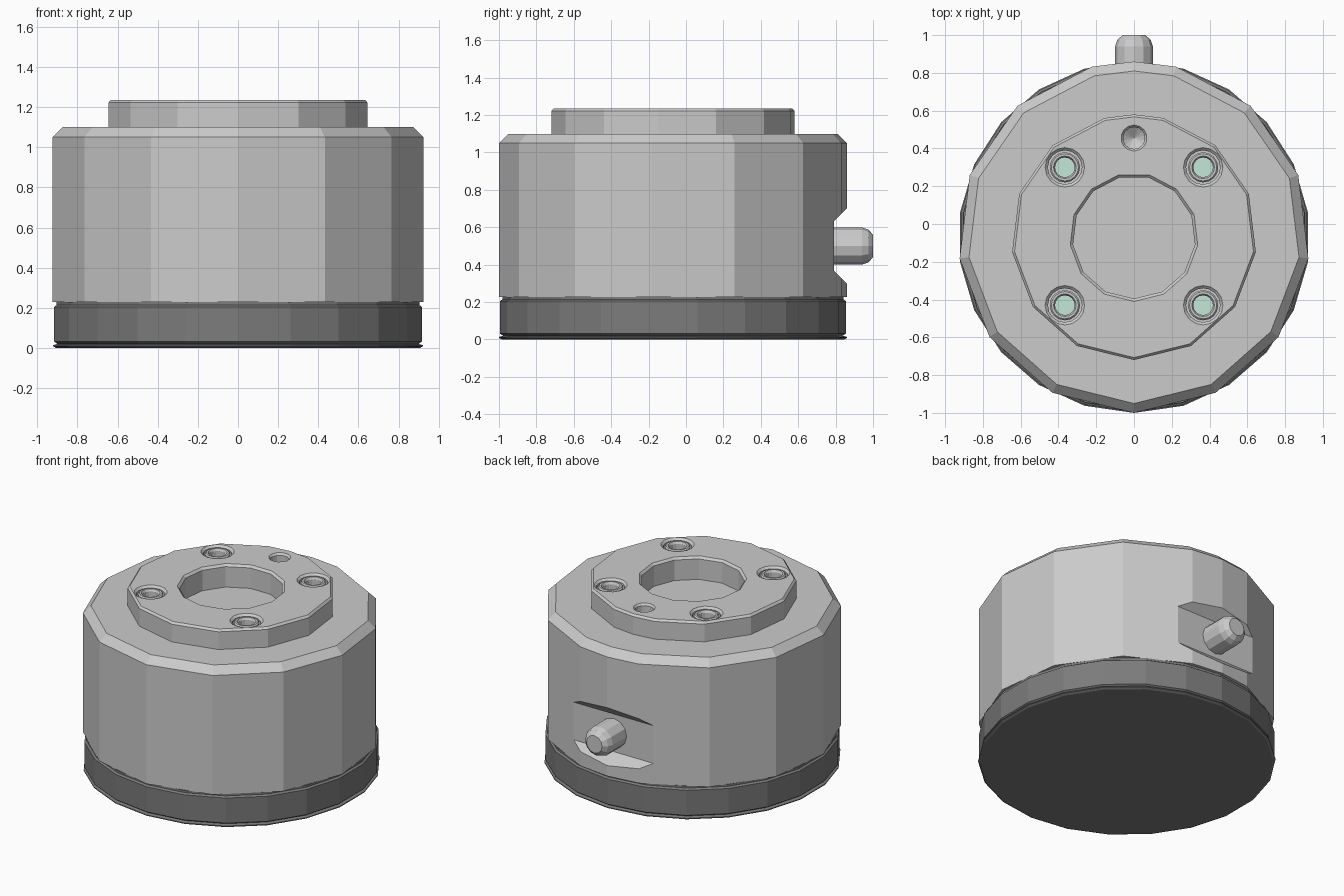
import bpy, bmesh
from math import pi, cos, sin

if "Cube" in bpy.data.objects:
    bpy.data.objects.remove(bpy.data.objects["Cube"])

CY = -0.07  # centre of the round housing in y


def add_object(name, bm, colour=None):
    bmesh.ops.remove_doubles(bm, verts=bm.verts, dist=1e-5)
    bmesh.ops.recalc_face_normals(bm, faces=bm.faces)
    mesh = bpy.data.meshes.new(name)
    bm.to_mesh(mesh)
    bm.free()
    ob = bpy.data.objects.new(name, mesh)
    bpy.context.collection.objects.link(ob)
    if colour:
        mat = bpy.data.materials.new(name + "_colour")
        mat.diffuse_color = (*colour, 1)
        mat.use_nodes = True
        mat.node_tree.nodes["Principled BSDF"].inputs["Base Color"].default_value = mat.diffuse_color
        mesh.materials.append(mat)
    return ob


def turned(name, profile, sides=16, centre=(0, CY), angles=None,
           colour=None, closed=False):
    """Revolve an (r, z) profile about a vertical axis."""
    angles = angles or [-pi / 2 + 2 * pi * i / sides for i in range(sides)]
    bm = bmesh.new()
    rings = []
    for r, z in profile:
        if r == 0:
            rings.append([bm.verts.new((*centre, z))] * len(angles))
        else:
            rings.append([bm.verts.new((centre[0] + r * cos(a),
                                        centre[1] + r * sin(a), z)) for a in angles])
    pairs = list(zip(rings, rings[1:]))
    if closed:
        pairs.append((rings[-1], rings[0]))
    n = len(angles)
    for lo, hi in pairs:
        for i in range(n):
            j = (i + 1) % n
            loop = list(dict.fromkeys([lo[i], lo[j], hi[j], hi[i]]))
            bm.faces.new(loop)
    return add_object(name, bm, colour)


def cut(target, cutter):
    cutter.hide_render = True
    mod = target.modifiers.new("cut", 'BOOLEAN')
    mod.operation = 'DIFFERENCE'
    mod.solver = 'EXACT'
    mod.object = cutter
    bpy.context.view_layer.objects.active = target
    bpy.ops.object.modifier_apply(modifier=mod.name)
    bpy.data.objects.remove(cutter)


# Housing with raised boss: 13 sides plus one extra corner at the back
ring = sorted([-pi / 2 + 2 * pi * i / 13 for i in range(13)] + [pi / 2])
housing = turned("housing", [(0, .228), (.93, .228), (.93, 1.05), (.88, 1.10),
                             (.65, 1.10), (.65, 1.222), (.637, 1.236), (0, 1.236)],
                 angles=ring)

# Central bore with a small chamfer
cut(housing, turned("bore_cutter", [(0, 1.08), (.325, 1.08), (.325, 1.221),
                                    (.355, 1.251), (0, 1.251)], 13))

# Locating hole with conical floor
cut(housing, turned("locating_cutter", [(0, 1.10), (.058, 1.14), (.058, 1.222),
                                        (.08, 1.25), (0, 1.25)], 14, (0, .455)))

# Four screw holes, each with a threaded insert
for sx in (-1, 1):
    for y in (.30, -.43):
        pos = (sx * .366, y)
        cut(housing, turned("screw_cutter", [(0, 1.0), (.09, 1.0), (.09, 1.222),
                                             (.119, 1.25), (0, 1.25)], 16, pos))
        turned("threaded_insert", [(.08, 1.0), (.08, 1.222), (.072, 1.23),
                                   (.06, 1.23), (.052, 1.215), (.052, 1.0)],
               16, pos, closed=True)
        turned("insert_floor", [(0, 1.0), (.053, 1.0), (.053, 1.04), (0, 1.04)],
               16, pos, colour=(.55, .8, .68))

# Flat recess with sloping top and bottom at the back
bm = bmesh.new()
section = [(.79, .37), (.79, .63), (1.0, .84), (1.0, .16)]
face = bm.faces.new([bm.verts.new((-.8, y, z)) for y, z in section])
ext = bmesh.ops.extrude_face_region(bm, geom=[face])
bmesh.ops.translate(bm, vec=(1.6, 0, 0),
                    verts=[v for v in ext["geom"] if isinstance(v, bmesh.types.BMVert)])
cut(housing, add_object("recess_cutter", bm))

# Dark base ring with a thin foot lip
turned("base", [(0, 0), (.915, 0), (.93, .008), (.93, .014), (.908, .02),
                (.925, .032), (.925, .205), (.912, .214), (.912, .228), (0, .228)],
       22, colour=(.2, .2, .2))

# Rounded connector pin pointing backwards
pin = turned("connector_pin", [(0, -.02), (.1, -.02), (.1, .15), (.088, .185),
                               (.06, .21), (0, .21)], 12, (0, 0))
pin.rotation_euler = (-pi / 2, 0, 0)
pin.location = (0, .79, .5)
